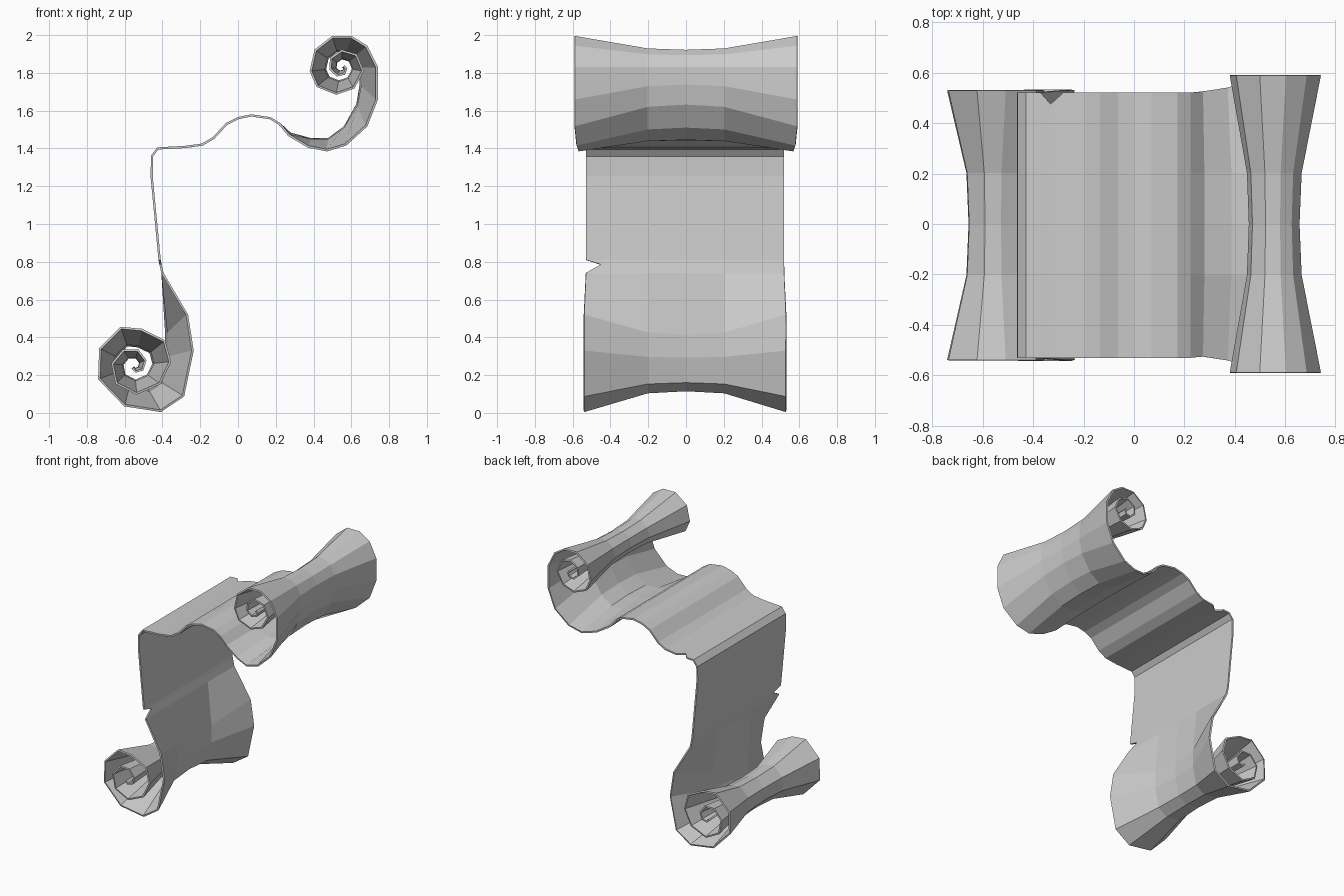
import bpy
import bmesh
from math import cos, sin, radians

cube = bpy.data.objects.get("Cube")
if cube:
    bpy.data.objects.remove(cube, do_unlink=True)

# Parchment colour
parchment = bpy.data.materials.new("parchment_grey")
grey = (0.6, 0.6, 0.6, 1.0)
parchment.use_nodes = True
parchment.diffuse_color = grey
parchment.node_tree.nodes["Principled BSDF"].inputs["Base Color"].default_value = grey

LOWER_CENTRE = (-0.55, 0.25)
UPPER_CENTRE = (0.55, 1.83)
PINCH = 0.46                                # how far the rolls narrow at mid width
STATIONS = [(-1, 0), (-0.37, 0.9), (0, 1), (0.37, 0.9), (1, 0)]


def row(point, centre=LOWER_CENTRE, pinch=0.0, back=0.52, front=-0.53):
    """One line across the sheet: profile point, pinch weight and its edges."""
    return dict(point=point, centre=centre, pinch=pinch, back=back, front=front)


def coil(centre, start, step, radius, shrink, count):
    """Points of the inner spiral of a roll, from the outside inwards."""
    points = []
    for i in range(count):
        angle = radians(start + step * i)
        r = radius - shrink * i
        points.append((centre[0] + r * cos(angle), centre[1] + r * sin(angle)))
    return points


# Lower roll: outer turn, then inner coil
lower_turn = [(-0.24, 0.33), (-0.29, 0.09), (-0.41, 0.01), (-0.6, 0.04),
              (-0.735, 0.18), (-0.73, 0.34), (-0.62, 0.45), (-0.51, 0.44),
              (-0.39, 0.38), (-0.36, 0.27)]
lower_turn += coil(LOWER_CENTRE, -35, -50, 0.165, 0.0165, 10)
lower = [row(p, pinch=1, back=0.53, front=-0.54) for p in lower_turn]

# Hanging sheet and wavy top, with one torn notch on each side
sheet = [row((-0.27, 0.52), pinch=0.85, back=0.53, front=-0.54),
         row((-0.4, 0.74)),
         row((-0.41, 0.785), front=-0.45),
         row((-0.415, 0.81))]
wave = [(-0.457, 1.25), (-0.455, 1.36), (-0.425, 1.4), (-0.37, 1.403)]
sheet += [row(p) for p in wave]
sheet.append(row((-0.33, 1.405), back=0.475))
wave = [(-0.28, 1.408), (-0.19, 1.42), (-0.13, 1.455), (-0.06, 1.53),
        (0.0, 1.56), (0.07, 1.575), (0.17, 1.56), (0.22, 1.53)]
sheet += [row(p) for p in wave]

# Sweep from the sheet into the upper roll
sweep = [((0.27, 1.47), 0.05, 0.525), ((0.37, 1.41), 0.2, 0.54),
         ((0.47, 1.39), 0.3, 0.57), ((0.57, 1.42), 0.5, 0.58),
         ((0.68, 1.52), 0.8, 0.59)]
upper = [row(p, UPPER_CENTRE, w, y, -y) for p, w, y in sweep]

# Upper roll: outer turn, then inner coil
upper_turn = [(0.735, 1.66), (0.735, 1.83), (0.68, 1.94), (0.6, 1.99),
              (0.5, 1.99), (0.41, 1.92), (0.385, 1.81), (0.42, 1.73),
              (0.52, 1.69)]
upper_turn += coil(UPPER_CENTRE, -60, 50, 0.125, 0.0125, 10)
upper += [row(p, UPPER_CENTRE, 1, 0.59, -0.59) for p in upper_turn]

# Loft every row across the width
bm = bmesh.new()
grid = []
for r in lower[::-1] + sheet + upper:
    line = []
    for t, narrowing in STATIONS:
        scale = 1 - PINCH * r["pinch"] * narrowing
        x, z = [c + (p - c) * scale for p, c in zip(r["point"], r["centre"])]
        if abs(t) == 1:
            y = r["back"] if t > 0 else r["front"]
        else:
            y = t * 0.55
        line.append(bm.verts.new((x, y, z)))
    grid.append(line)
for a, b in zip(grid, grid[1:]):
    for i in range(len(STATIONS) - 1):
        bm.faces.new((a[i], b[i], b[i + 1], a[i + 1]))
bmesh.ops.recalc_face_normals(bm, faces=bm.faces)

mesh = bpy.data.meshes.new("scroll_sheet")
bm.to_mesh(mesh)
bm.free()
mesh.materials.append(parchment)
scroll = bpy.data.objects.new("scroll_sheet", mesh)
bpy.context.collection.objects.link(scroll)

# Paper thickness
paper = scroll.modifiers.new("paper_thickness", "SOLIDIFY")
paper.thickness = 0.012
paper.offset = 0
